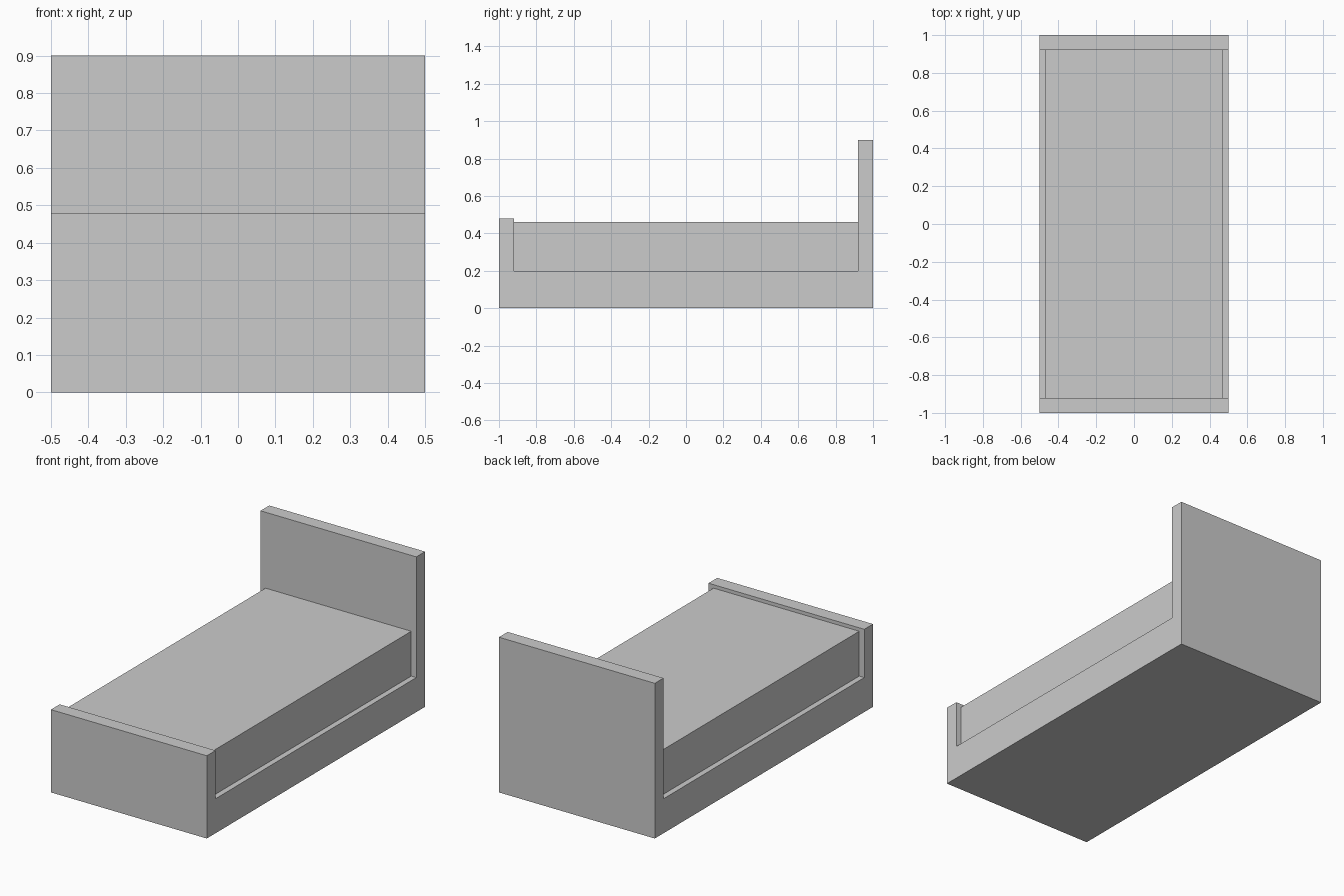
import bpy
import bmesh

cube = bpy.data.objects.get("Cube")
if cube:
    bpy.data.objects.remove(cube, do_unlink=True)

grey = bpy.data.materials.new("plain grey")
grey.use_nodes = True
colour = (0.6, 0.6, 0.6, 1)
grey.diffuse_color = colour
grey.node_tree.nodes["Principled BSDF"].inputs["Base Color"].default_value = colour


def extrude_profile(name, profile, width):
    """Extrude a side outline of (y, z) points across x, centred."""
    bm = bmesh.new()
    face = bm.faces.new([bm.verts.new((-width / 2, y, z)) for y, z in profile])
    swept = bmesh.ops.extrude_face_region(bm, geom=[face])["geom"]
    verts = [v for v in swept if isinstance(v, bmesh.types.BMVert)]
    bmesh.ops.translate(bm, verts=verts, vec=(width, 0, 0))
    bmesh.ops.recalc_face_normals(bm, faces=bm.faces)
    mesh = bpy.data.meshes.new(name)
    bm.to_mesh(mesh)
    bm.free()
    mesh.materials.append(grey)
    obj = bpy.data.objects.new(name, mesh)
    bpy.context.collection.objects.link(obj)
    return obj


end, inner = 1.0, 0.92
base_top, mattress_top = 0.2, 0.46
foot_top, head_top = 0.48, 0.9

# Bed frame: footboard, base and headboard in one outline
extrude_profile("bed_frame", [
    (-end, 0), (end, 0), (end, head_top), (inner, head_top),
    (inner, base_top), (-inner, base_top), (-inner, foot_top), (-end, foot_top),
], 1.0)

# Mattress, set in slightly from the frame sides
extrude_profile("mattress", [
    (-inner, base_top), (inner, base_top),
    (inner, mattress_top), (-inner, mattress_top),
], 0.935)
